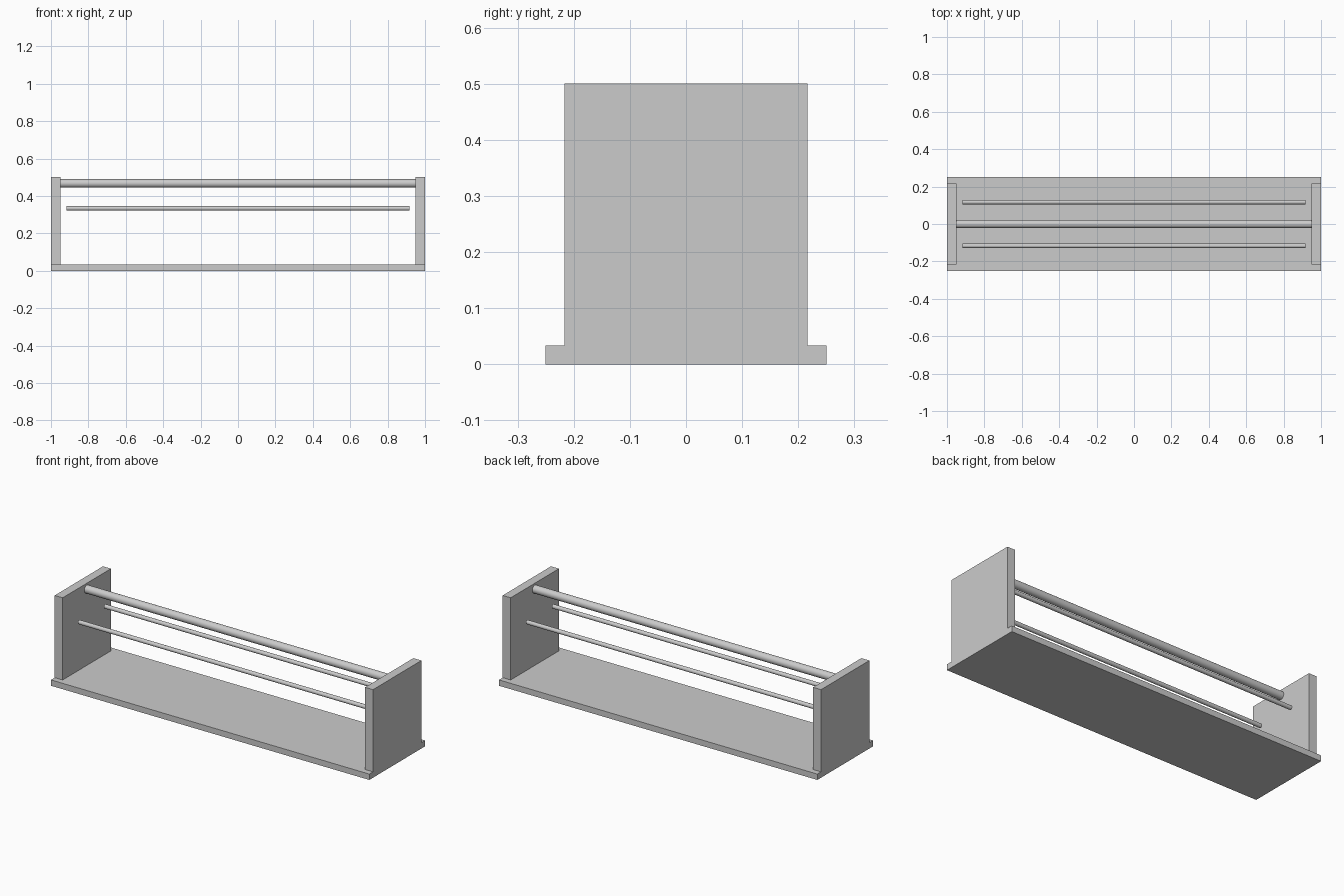
import bpy
from math import pi

if "Cube" in bpy.data.objects:
    bpy.data.objects.remove(bpy.data.objects["Cube"])


def box(name, center, size):
    bpy.ops.mesh.primitive_cube_add(size=1, location=center)
    o = bpy.context.object
    o.name = name
    o.scale = size
    bpy.ops.object.transform_apply(location=False, rotation=False, scale=True)
    return o


def rod(name, y, z, radius, length):
    bpy.ops.mesh.primitive_cylinder_add(vertices=32, radius=radius, depth=length,
                                        location=(0, y, z), rotation=(0, pi / 2, 0))
    o = bpy.context.object
    o.name = name
    bpy.ops.object.shade_smooth_by_angle()
    return o


# Base board
BASE_H = 0.0333
box("base_board", (0, 0, BASE_H / 2), (2, 0.5, BASE_H))

# End panels standing on the base
panel_h = 0.5 - BASE_H
for side, label in ((-1, "left"), (1, "right")):
    box(f"{label}_end_panel", (side * 0.975, 0, BASE_H + panel_h / 2),
        (0.05, 0.4333, panel_h))

# Thick top rail between the panels
rod("top_rail", 0, 0.467, 0.0225, 1.9)

# Thin lower rails, stopping short of the panels
for side, label in ((-1, "front"), (1, "back")):
    rod(f"{label}_thin_rail", side * 0.1167, 0.3335, 0.0117, 1.833)
